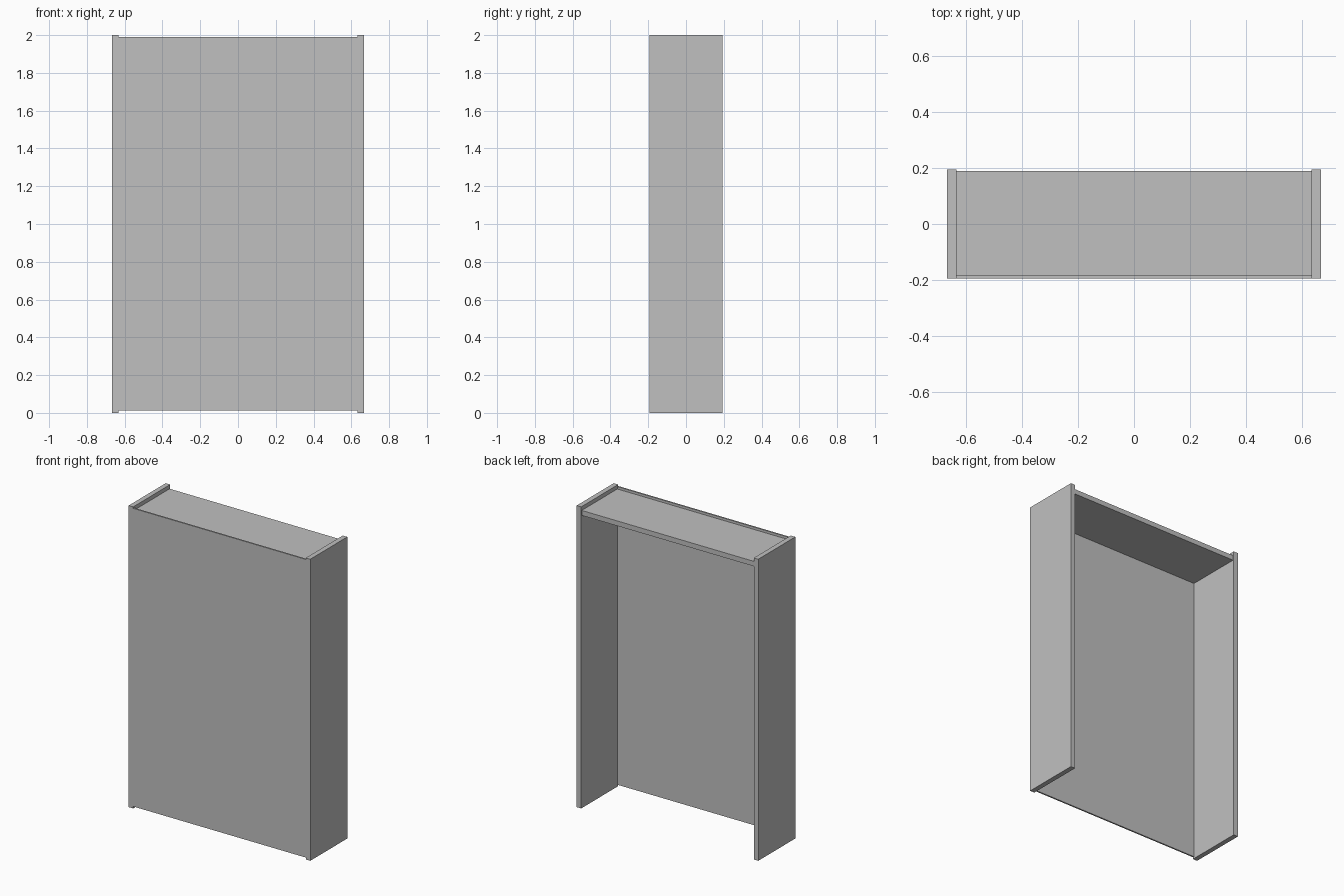
import bpy

# Remove the default cube only
cube = bpy.data.objects.get("Cube")
if cube:
    bpy.data.objects.remove(cube, do_unlink=True)

# Single flat colour
grey = bpy.data.materials.new("light_grey")
grey.use_nodes = True
COLOUR = (0.527, 0.527, 0.527, 1.0)
grey.diffuse_color = COLOUR
for node in grey.node_tree.nodes:
    if node.type == "BSDF_PRINCIPLED":
        node.inputs["Base Color"].default_value = COLOUR


def board(name, low, high):
    """Box-shaped board between two opposite corners."""
    centre = [(a + b) / 2 for a, b in zip(low, high)]
    size = [b - a for a, b in zip(low, high)]
    bpy.ops.mesh.primitive_cube_add(size=1, location=centre)
    obj = bpy.context.object
    obj.name = name
    obj.scale = size
    bpy.ops.object.transform_apply(location=False, rotation=False, scale=True)
    obj.data.materials.append(grey)
    return obj


WIDTH, DEPTH, HEIGHT = 1.332, 0.388, 2.0
SIDE = 0.033      # side panel thickness
FRONT = 0.01      # front panel thickness
outer, inner = WIDTH / 2, WIDTH / 2 - SIDE
front, back = -DEPTH / 2, DEPTH / 2

# Tall side panels
for name, sign in (("left_side_panel", 1), ("right_side_panel", -1)):
    x0, x1 = sorted((sign * inner, sign * outer))
    board(name, (x0, front, 0), (x1, back, HEIGHT))

# Thin front panel, flush with the front edges of the sides
board("front_panel", (-inner, front, 0.013), (inner, front + FRONT, 1.99))

# Top board, set a little below the rim and in from the back
board("top_board", (-inner, front + FRONT, 1.941), (inner, back - 0.006, 1.974))
